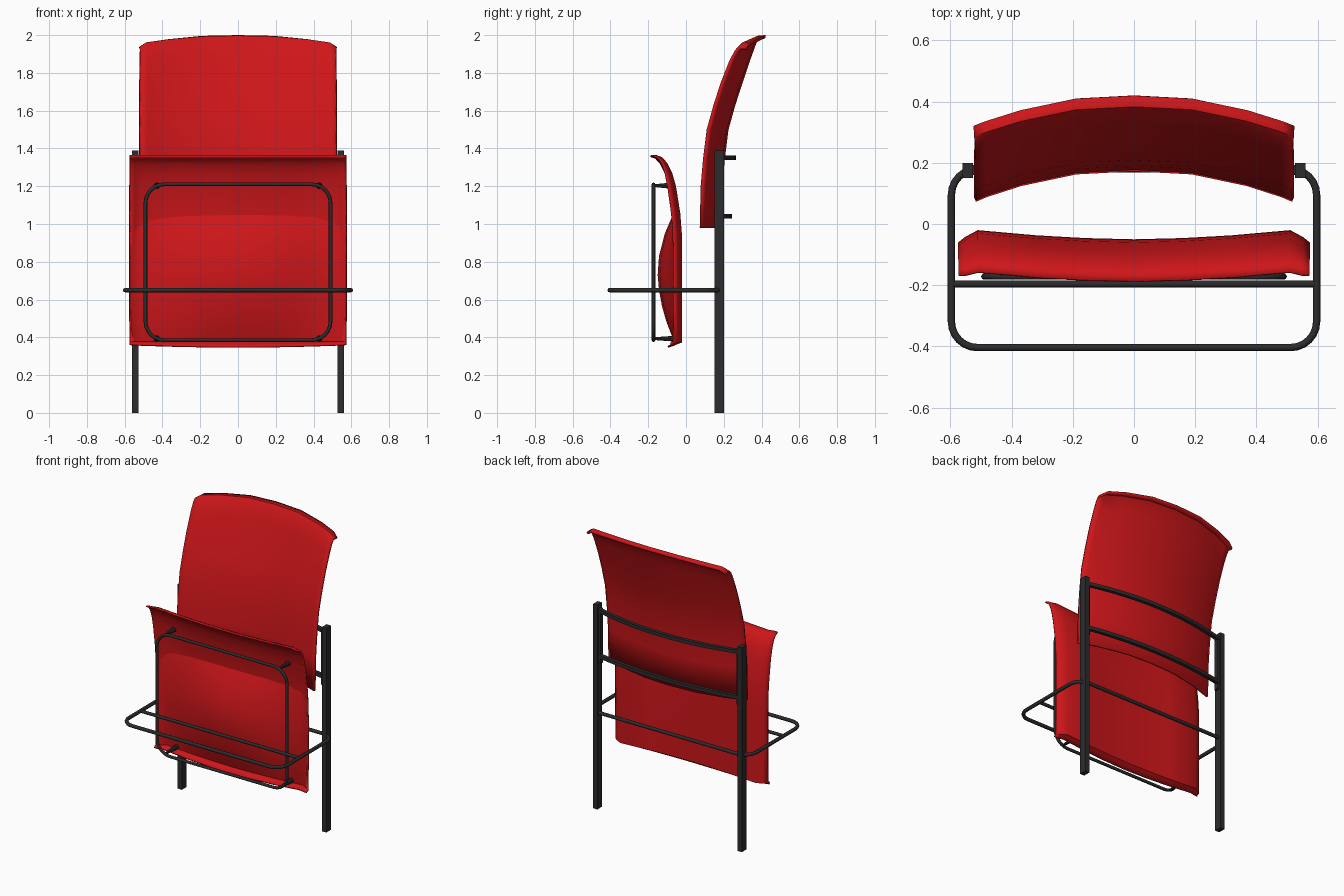
import bpy, math
from mathutils import Vector

if "Cube" in bpy.data.objects:
    bpy.data.objects.remove(bpy.data.objects["Cube"])


def material(name, color):
    m = bpy.data.materials.new(name)
    m.diffuse_color = color
    m.use_nodes = True
    m.node_tree.nodes["Principled BSDF"].inputs["Base Color"].default_value = m.diffuse_color
    return m


RED = material("red_plastic", (0.62, 0.008, 0.01, 1))
DARK = material("dark_metal", (0.025, 0.025, 0.027, 1))


def mesh_object(name, verts, faces, mat, smooth=True):
    me = bpy.data.meshes.new(name)
    me.from_pydata(verts, [], faces)
    me.materials.append(mat)
    ob = bpy.data.objects.new(name, me)
    bpy.context.collection.objects.link(ob)
    if smooth:
        bpy.ops.object.select_all(action='DESELECT')
        ob.select_set(True)
        bpy.context.view_layer.objects.active = ob
        bpy.ops.object.shade_smooth_by_angle(angle=math.radians(35))
    return ob


def sheet(name, rows, thickness=0.0):
    """Skin a list of equally long point rows, optionally thickened."""
    n = len(rows[0])
    verts = [p for row in rows for p in row]
    faces = [(r * n + c, r * n + c + 1, (r + 1) * n + c + 1, (r + 1) * n + c)
             for r in range(len(rows) - 1) for c in range(n - 1)]
    ob = mesh_object(name, verts, faces, RED)
    if thickness:
        mod = ob.modifiers.new("thickness", 'SOLIDIFY')
        mod.thickness = thickness
        mod.offset = 0
    return ob


def tube(name, points, radius, cyclic=False):
    cu = bpy.data.curves.new(name, 'CURVE')
    cu.dimensions = '3D'
    cu.bevel_depth = radius
    cu.bevel_resolution = 2
    cu.use_fill_caps = True
    sp = cu.splines.new('POLY')
    sp.points.add(len(points) - 1)
    for p, co in zip(sp.points, points):
        p.co = (*co, 1)
    sp.use_cyclic_u = cyclic
    cu.materials.append(DARK)
    ob = bpy.data.objects.new(name, cu)
    bpy.context.collection.objects.link(ob)
    return ob


def rounded_rect(a0, a1, b0, b1, r, steps=6):
    pts = []
    corners = [(a1 - r, b1 - r), (a0 + r, b1 - r), (a0 + r, b0 + r), (a1 - r, b0 + r)]
    for i, (ca, cb) in enumerate(corners):
        for s in range(steps + 1):
            t = math.pi / 2 * (i + s / steps)
            pts.append((ca + r * math.cos(t), cb + r * math.sin(t)))
    return pts


def box(name, x0, x1, y0, y1, z0, z1):
    v = [(x, y, z) for x in (x0, x1) for y in (y0, y1) for z in (z0, z1)]
    f = [(0, 1, 3, 2), (4, 6, 7, 5), (0, 4, 5, 1), (2, 3, 7, 6), (0, 2, 6, 4), (1, 5, 7, 3)]
    return mesh_object(name, v, f, DARK, False)


def mirror_columns(cols):
    return [(-c[0], *c[1:]) for c in reversed(cols[1:])] + cols


# Backrest: columns are (x, y offset, top drop), rows are (z, edge y, drop factor)
back_cols = mirror_columns([(0, 0.10, 0), (0.19, 0.09, 0.004), (0.37, 0.052, 0.022),
                            (0.485, 0.015, 0.04), (0.52, 0.0, 0.065)])
back_rows = [(0.98, 0.08, 0), (1.2, 0.085, 0), (1.35, 0.098, 0), (1.5, 0.117, 0),
             (1.63, 0.153, 0), (1.75, 0.192, 0), (1.88, 0.236, 0.3),
             (1.96, 0.265, 0.7), (1.99, 0.287, 0.9), (1.992, 0.32, 1)]
sheet("backrest", [[(x, y + o, z - d * k) for x, o, d in back_cols]
                   for z, y, k in back_rows], 0.016)

# Tipped-up seat shell: columns are (x, y offset, edge bevel)
seat_cols = mirror_columns([(0, -0.03, 0), (0.16, -0.026, 0), (0.32, -0.017, 0),
                            (0.51, 0, 0), (0.55, -0.01, 0.012), (0.573, -0.01, 0.03)])
seat_rows = [(0.35, -0.066, 0.2), (0.36, -0.045, 0.7), (0.375, -0.026, 1), (0.565, -0.025, 1),
             (0.83, -0.025, 1), (0.95, -0.027, 1), (1.055, -0.035, 1), (1.2, -0.058, 0.9),
             (1.27, -0.078, 0.7), (1.32, -0.103, 0.4), (1.35, -0.13, 0.2), (1.36, -0.158, 0)]
sheet("seat_shell", [[(x, y + o - e * k, z + (0.012 * (x / 0.573) ** 2 if z < 0.37 else 0))
                      for x, o, e in seat_cols] for z, y, k in seat_rows], 0.01)

# Bulging underside of the seat
bulge_rows = [(0.372, 0.0), (0.42, 0.02), (0.49, 0.046), (0.565, 0.067), (0.65, 0.083),
              (0.73, 0.09), (0.83, 0.083), (0.95, 0.052), (1.02, 0.022), (1.055, 0.006)]
sheet("seat_underside", [[(x, -0.03 + o - e - b * (1 - (x / 0.573) ** 2), z)
                          for x, o, e in seat_cols] for z, b in bulge_rows])

# Rounded tube frame under the seat, with tapered mounts
tube("seat_frame", [(a, -0.172, b) for a, b in rounded_rect(-0.49, 0.49, 0.385, 1.21, 0.1)],
     0.01, True)
for x in (-0.43, 0.43):
    for z, y1 in ((1.203, -0.07), (0.393, -0.04)):
        bpy.ops.mesh.primitive_cone_add(vertices=8, radius1=0.007, radius2=0.017,
                                        depth=y1 + 0.172, location=(x, (y1 - 0.172) / 2, z),
                                        rotation=(-math.pi / 2, 0, 0))
        bpy.context.object.name = "seat_mount"
        bpy.context.object.data.materials.append(DARK)

# Horizontal arm loop and its cross bar
tube("arm_loop", [(a, b, 0.65) for a, b in rounded_rect(-0.597, 0.597, -0.404, 0.18, 0.085)],
     0.012, True)
tube("cross_bar", [(-0.597, -0.196, 0.65), (0.597, -0.196, 0.65)], 0.011)

# Posts and backrest side plates
for s in (-1, 1):
    x = sorted((s * 0.527, s * 0.56))
    box("post", *x, 0.15, 0.2, 0, 1.39)
    x = sorted((s * 0.512, s * 0.527))
    box("side_plate", *x, 0.16, 0.19, 0.99, 1.36)

# Bowed square rails behind the backrest
for z, bow in ((1.35, 0.072), (1.04, 0.052)):
    verts, n = [], 13
    for i in range(n):
        t = -1 + 2 * i / (n - 1)
        y = 0.18 + bow * (1 - t * t)
        verts += [(0.53 * t, y + dy, z + dz) for dy, dz in
                  ((-0.012, -0.012), (0.012, -0.012), (0.012, 0.012), (-0.012, 0.012))]
    faces = [(4 * i + k, 4 * i + (k + 1) % 4, 4 * i + 4 + (k + 1) % 4, 4 * i + 4 + k)
             for i in range(n - 1) for k in range(4)]
    faces += [(3, 2, 1, 0), tuple(range(4 * n - 4, 4 * n))]
    mesh_object("back_rail", verts, faces, DARK)
